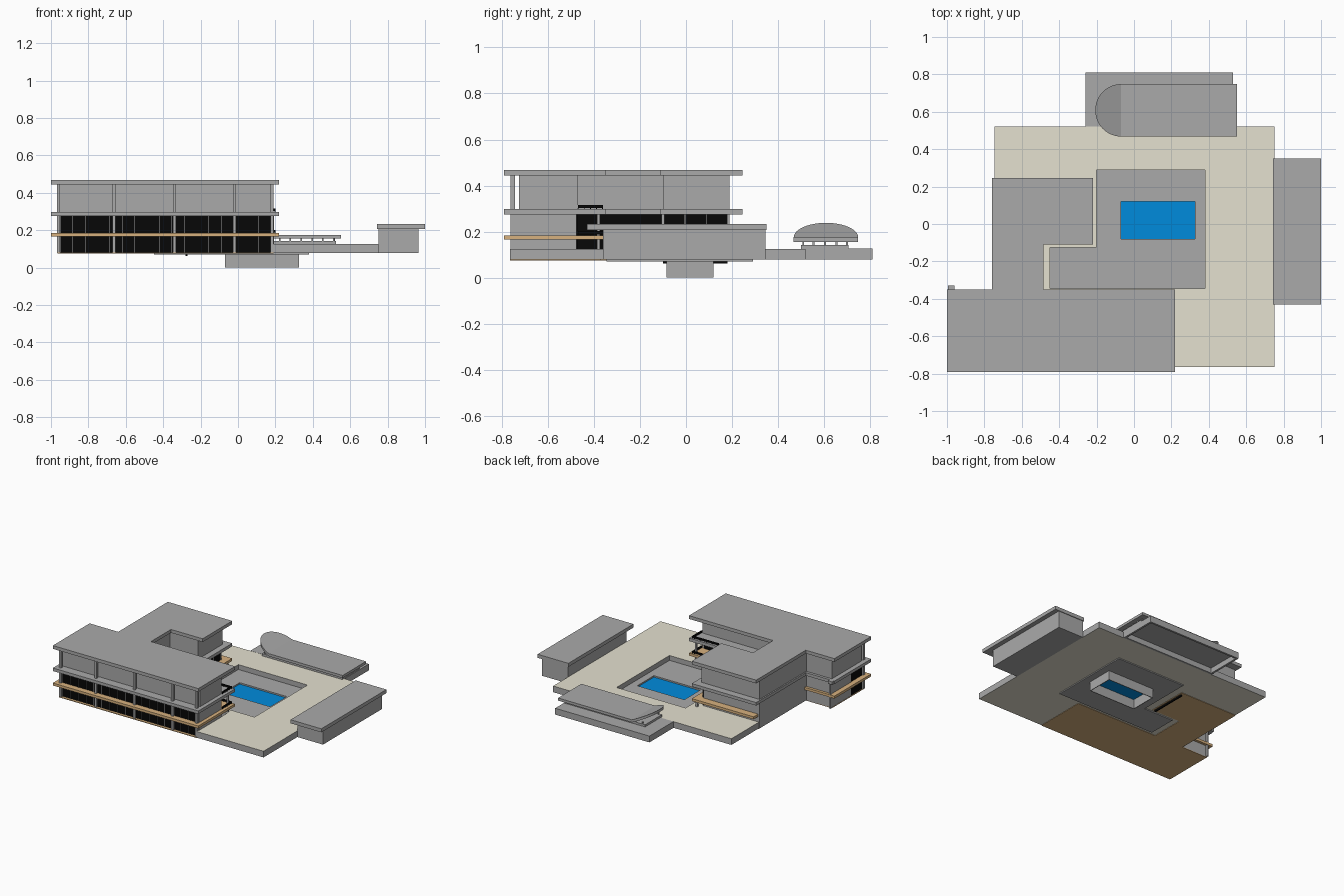
import bpy, bmesh, math

if "Cube" in bpy.data.objects:
    bpy.data.objects.remove(bpy.data.objects["Cube"])


def mat(name, r, g, b):
    m = bpy.data.materials.new(name)
    m.diffuse_color = (r, g, b, 1)
    m.use_nodes = True
    m.node_tree.nodes["Principled BSDF"].inputs["Base Color"].default_value = m.diffuse_color
    return m


STONE = mat("pale_stone", .78, .75, .63)
WOOD = mat("wood", .68, .44, .21)
GLASS = mat("dark_glass", .002, .002, .002)
WATER = mat("water", .0, .26, .72)
GREY = mat("grey", .4, .4, .4)


def prism(name, pts, z0, z1, m=GREY):
    """Extrude a plan outline between two heights."""
    bm = bmesh.new()
    f = bm.faces.new([bm.verts.new((x, y, z0)) for x, y in pts])
    r = bmesh.ops.extrude_face_region(bm, geom=[f])
    for v in r["geom"]:
        if isinstance(v, bmesh.types.BMVert):
            v.co.z = z1
    bmesh.ops.recalc_face_normals(bm, faces=bm.faces)
    me = bpy.data.meshes.new(name)
    bm.to_mesh(me)
    bm.free()
    o = bpy.data.objects.new(name, me)
    bpy.context.collection.objects.link(o)
    me.materials.append(m)
    return o


def box(name, x0, x1, y0, y1, z0, z1, m=GREY):
    return prism(name, [(x0, y0), (x1, y0), (x1, y1), (x0, y1)], z0, z1, m)


def cut(o, cutter):
    cutter.hide_render = True
    mod = o.modifiers.new("cut", "BOOLEAN")
    mod.operation, mod.solver, mod.object = "DIFFERENCE", "EXACT", cutter
    bpy.context.view_layer.objects.active = o
    bpy.ops.object.modifier_apply(modifier=mod.name)
    bpy.data.objects.remove(cutter)


# Terrace with a sunken pool deck
deck = [(-.45, -.345), (.38, -.345), (.38, .29), (-.2, .29), (-.2, -.125), (-.45, -.125)]
terrace = prism("terrace", [(.19, -.765), (.75, -.765), (.75, .52), (-.745, .52),
                            (-.745, -.4), (.19, -.4)], .078, .125, STONE)
cut(terrace, prism("cutter", deck, 0, .3, STONE))
if len(terrace.data.materials) < 2:
    terrace.data.materials.append(GREY)
for p in terrace.data.polygons:
    p.material_index = 0 if abs(p.normal.z) > .5 else 1
pool_deck = prism("pool_deck", deck, .07, .088)
cut(pool_deck, box("cutter", -.07, .325, -.08, .12, 0, .3))

# Pool basin walls and water
for y in (-.085, .115):
    box("pool_long_wall", -.07, .325, y, y + .005, 0, .072)
for x in (-.07, .32):
    box("pool_end_wall", x, x + .005, -.08, .115, 0, .072)
box("pool_water", -.07, .325, -.08, .12, .072, .077, WATER)


# House floors: same plan repeated at several heights
def plan(left):
    return [(-1, -.79), (.22, -.79), (.22, -.35), (-.485, -.35), (-.485, -.11), (-.22, -.11),
            (-.22, .245), (left, .245), (left, -.35), (-1, -.35)]


prism("main_roof", plan(-.76), .443, .468)
prism("upper_floor_slab", plan(-.76), .275, .298)
prism("wood_balcony", plan(-.738), .165, .184, WOOD)
prism("ground_floor", [(-.965, -.765), (.19, -.765), (.19, -.37), (-.5, -.37), (-.5, -.11),
                       (-.26, -.11), (-.26, .2), (-.745, .2), (-.745, -.37), (-.965, -.37)],
      .075, .08, WOOD)

# Upper storey walls
prism("upper_walls", [(-.965, -.725), (.19, -.725), (.19, -.47), (-.5, -.47), (-.5, -.1),
                      (-.265, -.1), (-.265, .19), (-.75, .19), (-.75, -.37), (-.965, -.37)],
      .298, .443)

# Lower storeys: solid walls and glazing
for z0, z1 in ((.078, .165), (.184, .275)):
    box("front_glass", -.95, .175, -.745, -.735, z0, z1, GLASS)
    for i in range(18):
        x = -.95 + i * 1.125 / 17
        box("front_mullion", x - .001, x + .001, -.749, -.745, z0, z1)
    box("right_end_wall", .18, .193, -.745, -.475, z0, z1)
    box("left_end_wall", -.963, -.95, -.6, -.37, z0, z1)
    box("left_end_glass", -.96, -.95, -.735, -.6, z0, z1, GLASS)
    box("left_back_wall", -.95, -.745, -.38, -.37, z0, z1)
    box("rear_glass", -.5, .18, -.48, -.47, z0, z1, GLASS)
    box("link_glass", -.51, -.5, -.47, -.1, z0, z1, GLASS)
    box("left_wing_back_wall", -.745, -.28, .18, .19, z0, z1)
    box("left_wing_front_wall", -.5, -.28, -.1, -.09, z0, z1)
    box("left_wing_glass", -.28, -.27, -.1, .18, .062 if z0 < .1 else z0, z1, GLASS)
    for y in (-.1, -.005, .09, .18):
        box("left_wing_mullion", -.27, -.266, y - .002, y + .002, z0, z1)
box("left_wing_wall", -.75, -.737, -.38, .19, .078, .275)

# Columns running the full height
for x in (-.96, -.663, -.34, -.02, .182):
    box("front_column", x - .008, x + .008, -.762, -.742, .078, .443)
for x, y, top in ((-.25, .225, .165), (-.25, -.1, .275), (.18, -.38, .275), (-.96, -.36, .275)):
    box("rear_column", x - .007, x + .007, y - .007, y + .007, .078, top)
box("left_corner_block", -.995, -.96, -.35, -.33, .275, .298)

# Balcony railings on the courtyard side
for z in (.184, .298):
    box("end_railing", .193, .2, -.47, -.36, z + .004, z + .018, GLASS)
    box("rear_railing", -.02, .2, -.367, -.36, z + .004, z + .018, GLASS)
    for i in range(5):
        y = -.468 + i * .026
        box("railing_post", .195, .2, y, y + .004, z, z + .004, GLASS)
        x = -.02 + i * .05
        box("railing_post", x, x + .004, -.365, -.36, z, z + .004, GLASS)

# Pavilion on the right
box("right_pavilion_walls", .75, .965, -.36, .345, .078, .207)
box("right_pavilion_roof", .742, 1, -.43, .35, .207, .234)

# Rear pavilion: hollow base, low tier, clerestory posts
base = box("rear_base", -.26, .53, .52, .81, .078, .126)
cut(base, box("cutter", -.245, .515, .535, .795, 0, .118))
box("rear_tier", -.15, .525, .5, .705, .125, .142)
for i in range(12):
    x = -.13 + i * .058
    for y in (.505, .695):
        box("clerestory_post", x, x + .008, y, y + .008, .142, .158)
for y in (.55, .6, .65):
    box("clerestory_post", .51, .518, y, y + .008, .142, .158)
# Flat roof whose half-round end tilts upward
box("rear_roof", -.07, .55, .468, .748, .155, .175)
arc = [(-.07 - .137 * math.sin(math.pi * i / 24), .608 + .14 * math.cos(math.pi * i / 24))
       for i in range(25)]
tip = prism("rear_roof_tip", arc, .155, .175)
for v in tip.data.vertices:
    v.co.z += (-.07 - v.co.x) * .063 / .137
